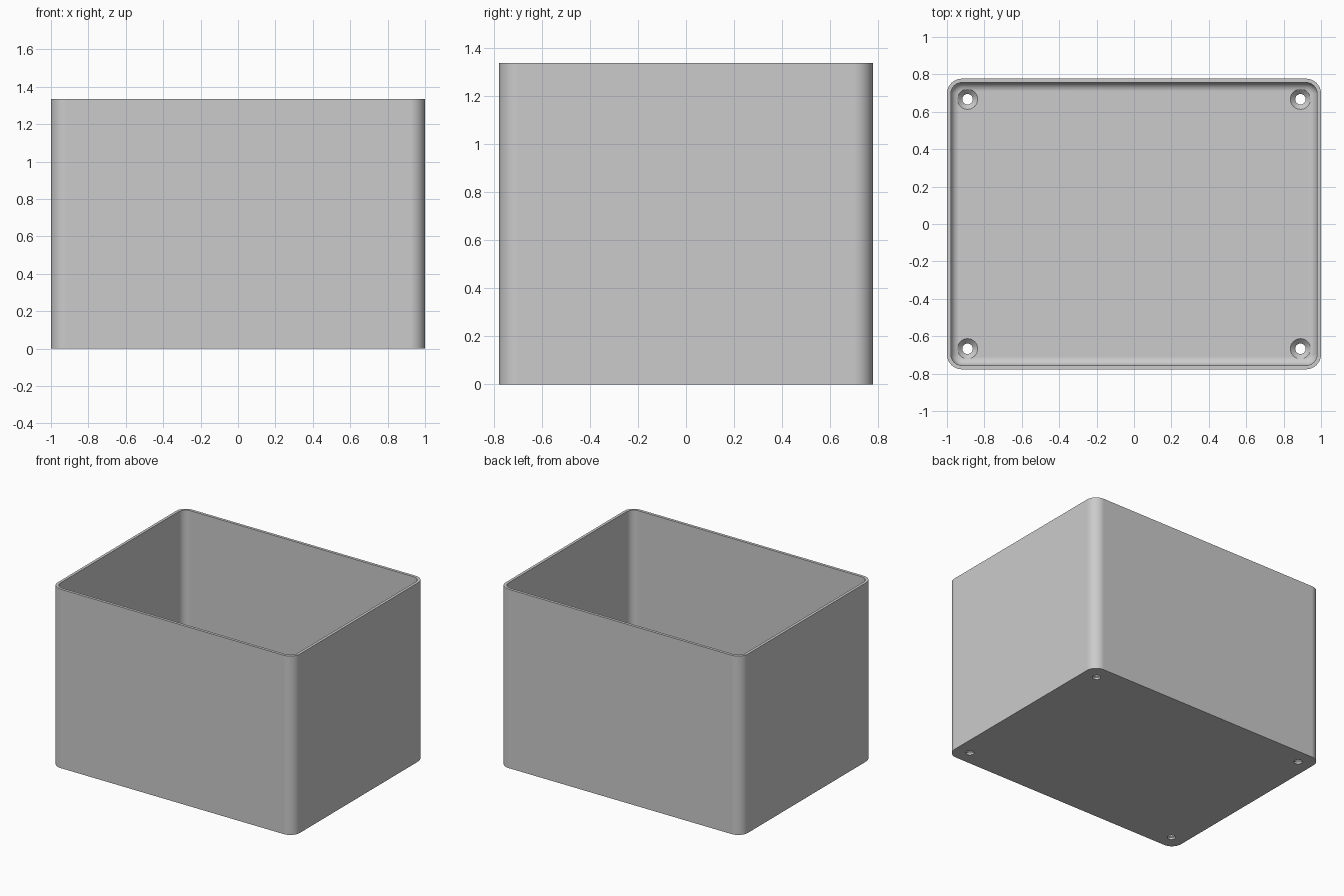
import bpy, bmesh, math

old = bpy.data.objects.get("Cube")
if old:
    bpy.data.objects.remove(old, do_unlink=True)

HX, HY, HEIGHT = 1.0, 0.777, 1.335
CORNER, WALL, FLOOR, FILLET = 0.08, 0.021, 0.04, 0.045
HOLE_X, HOLE_Y, HOLE_R, SINK_R = 0.89, 0.667, 0.028, 0.054

grey = bpy.data.materials.new("plain grey")
grey.use_nodes = True
grey.diffuse_color = (0.6, 0.6, 0.6, 1)
grey.node_tree.nodes["Principled BSDF"].inputs["Base Color"].default_value = (0.6, 0.6, 0.6, 1)


def rounded_ring(bm, inset, z, steps=10):
    """Rounded rectangle of vertices, pulled in from the outside by inset."""
    r = CORNER - inset
    ring = []
    for quarter, (sx, sy) in enumerate(((1, 1), (-1, 1), (-1, -1), (1, -1))):
        for i in range(steps + 1):
            a = (quarter + i / steps) * math.pi / 2
            ring.append(bm.verts.new((sx * (HX - CORNER) + r * math.cos(a),
                                      sy * (HY - CORNER) + r * math.sin(a), z)))
    return ring


def make_object(name, bm):
    bmesh.ops.recalc_face_normals(bm, faces=bm.faces)
    mesh = bpy.data.meshes.new(name)
    bm.to_mesh(mesh)
    bm.free()
    mesh.materials.append(grey)
    obj = bpy.data.objects.new(name, mesh)
    bpy.context.collection.objects.link(obj)
    return obj


# Box wall section: outside, rim, inside, rounded foot of the inner wall
section = [(0, 0), (0, HEIGHT), (WALL, HEIGHT)]
for i in range(9):
    a = i / 8 * math.pi / 2
    section.append((WALL + FILLET * (1 - math.cos(a)),
                    FLOOR + FILLET * (1 - math.sin(a))))
bm = bmesh.new()
rings = [rounded_ring(bm, inset, z) for inset, z in section]
for low, high in zip(rings, rings[1:]):
    for i in range(len(low)):
        j = (i + 1) % len(low)
        bm.faces.new((low[i], low[j], high[j], high[i]))
bm.faces.new(rings[0])
bm.faces.new(rings[-1])
box = make_object("open_box", bm)

# Countersunk screw holes in the floor corners
bm = bmesh.new()
slope = SINK_R - HOLE_R
profile = [(HOLE_R, -0.05), (HOLE_R, FLOOR - slope), (SINK_R, FLOOR), (SINK_R, FLOOR + 0.05)]
for sx in (-1, 1):
    for sy in (-1, 1):
        loops = [[bm.verts.new((sx * HOLE_X + r * math.cos(k * math.tau / 32),
                                sy * HOLE_Y + r * math.sin(k * math.tau / 32), z))
                  for k in range(32)] for r, z in profile]
        for low, high in zip(loops, loops[1:]):
            for k in range(32):
                n = (k + 1) % 32
                bm.faces.new((low[k], low[n], high[n], high[k]))
        bm.faces.new(loops[0])
        bm.faces.new(loops[-1])
cutter = make_object("screw_hole_cutter", bm)
cutter.hide_render = True

cut = box.modifiers.new("screw_holes", 'BOOLEAN')
cut.operation = 'DIFFERENCE'
cut.solver = 'EXACT'
cut.object = cutter
bpy.ops.object.select_all(action='DESELECT')
box.select_set(True)
bpy.context.view_layer.objects.active = box
bpy.ops.object.modifier_apply(modifier=cut.name)
bpy.data.objects.remove(cutter, do_unlink=True)

# Smooth rounded corners, crisp rim and flat panels
bpy.ops.object.shade_smooth_by_angle(angle=math.radians(30))
weighted = box.modifiers.new("even_shading", 'WEIGHTED_NORMAL')
weighted.keep_sharp = True
